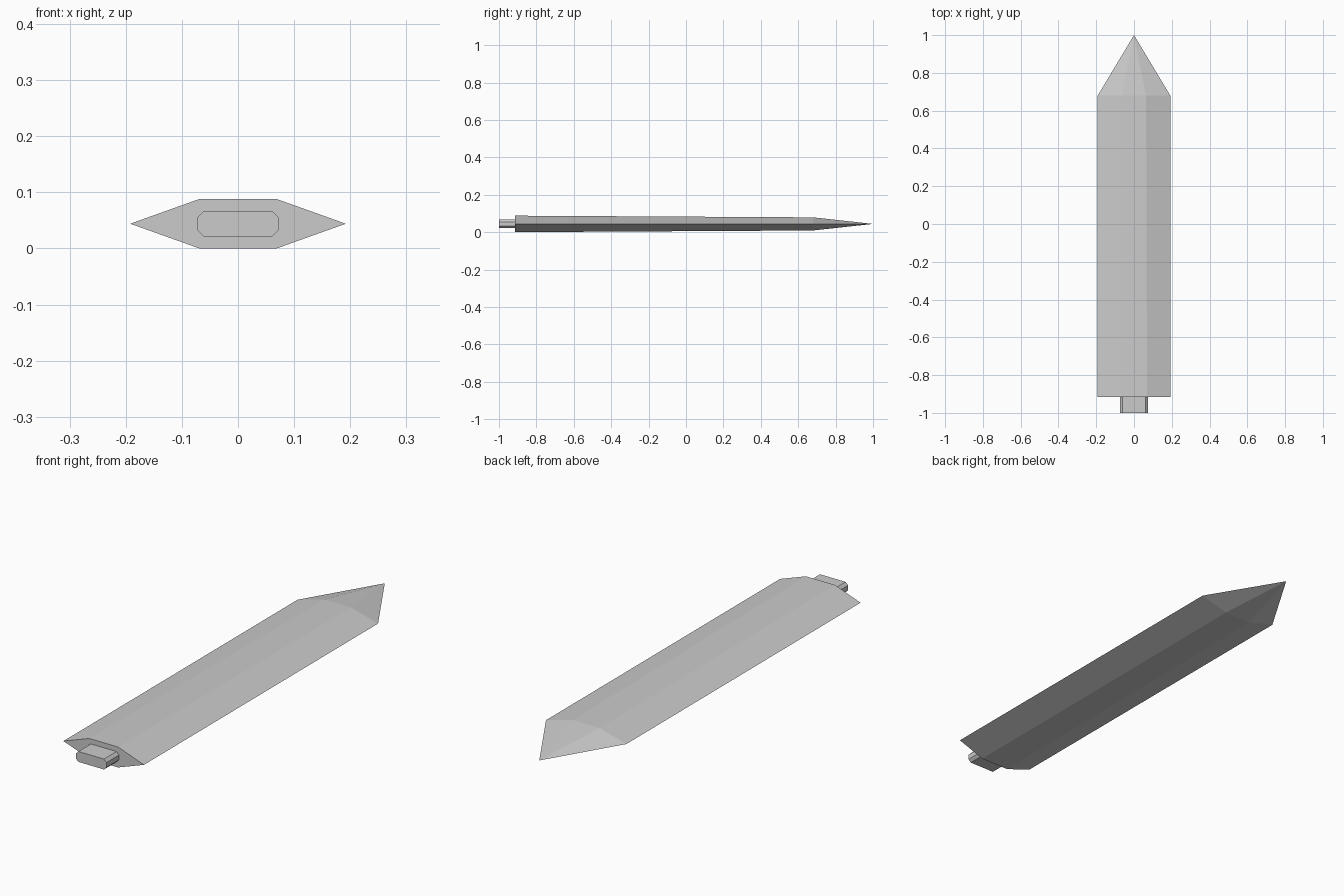
import bpy, bmesh

if "Cube" in bpy.data.objects:
    bpy.data.objects.remove(bpy.data.objects["Cube"])

steel = bpy.data.materials.new("light_grey_steel")
steel.diffuse_color = (0.6, 0.6, 0.6, 1)
steel.use_nodes = True
steel.node_tree.nodes["Principled BSDF"].inputs["Base Color"].default_value = steel.diffuse_color
MID = 0.044  # height of the cutting edges


def loft(name, sections, tip=None):
    """Skin matching (y, outline) sections, closing with a cap or a point."""
    bm = bmesh.new()
    rings = [[bm.verts.new((x, y, MID + z)) for x, z in outline]
             for y, outline in sections]
    n = len(rings[0])
    for a, b in zip(rings, rings[1:]):
        for i in range(n):
            j = (i + 1) % n
            bm.faces.new((a[i], a[j], b[j], b[i]))
    bm.faces.new(rings[0])
    if tip:
        point = bm.verts.new(tip)
        for i in range(n):
            bm.faces.new((rings[-1][i], rings[-1][(i + 1) % n], point))
    else:
        bm.faces.new(rings[-1])
    bmesh.ops.recalc_face_normals(bm, faces=bm.faces)
    mesh = bpy.data.meshes.new(name)
    bm.to_mesh(mesh)
    bm.free()
    mesh.materials.append(steel)
    obj = bpy.data.objects.new(name, mesh)
    bpy.context.collection.objects.link(obj)
    return obj


def hexagon(edge, flat, h):
    return [(-edge, 0), (-flat, -h), (flat, -h), (edge, 0), (flat, h), (-flat, h)]


def chamfered_box(w, h, c):
    return [(-w, -h + c), (-w + c, -h), (w - c, -h), (w, -h + c),
            (w, h - c), (w - c, h), (-w + c, h), (-w, h - c)]


# Blade: flattened hexagon thinning slightly towards a pointed end
loft("blade", [(-0.915, hexagon(0.192, 0.069, 0.044)),
               (0.68, hexagon(0.192, 0.064, 0.035))], tip=(0, 1, MID))

# Tang: short chamfered block at the base of the blade
tang = chamfered_box(0.073, 0.0225, 0.012)
loft("tang", [(-1.0, tang), (-0.91, tang)])
